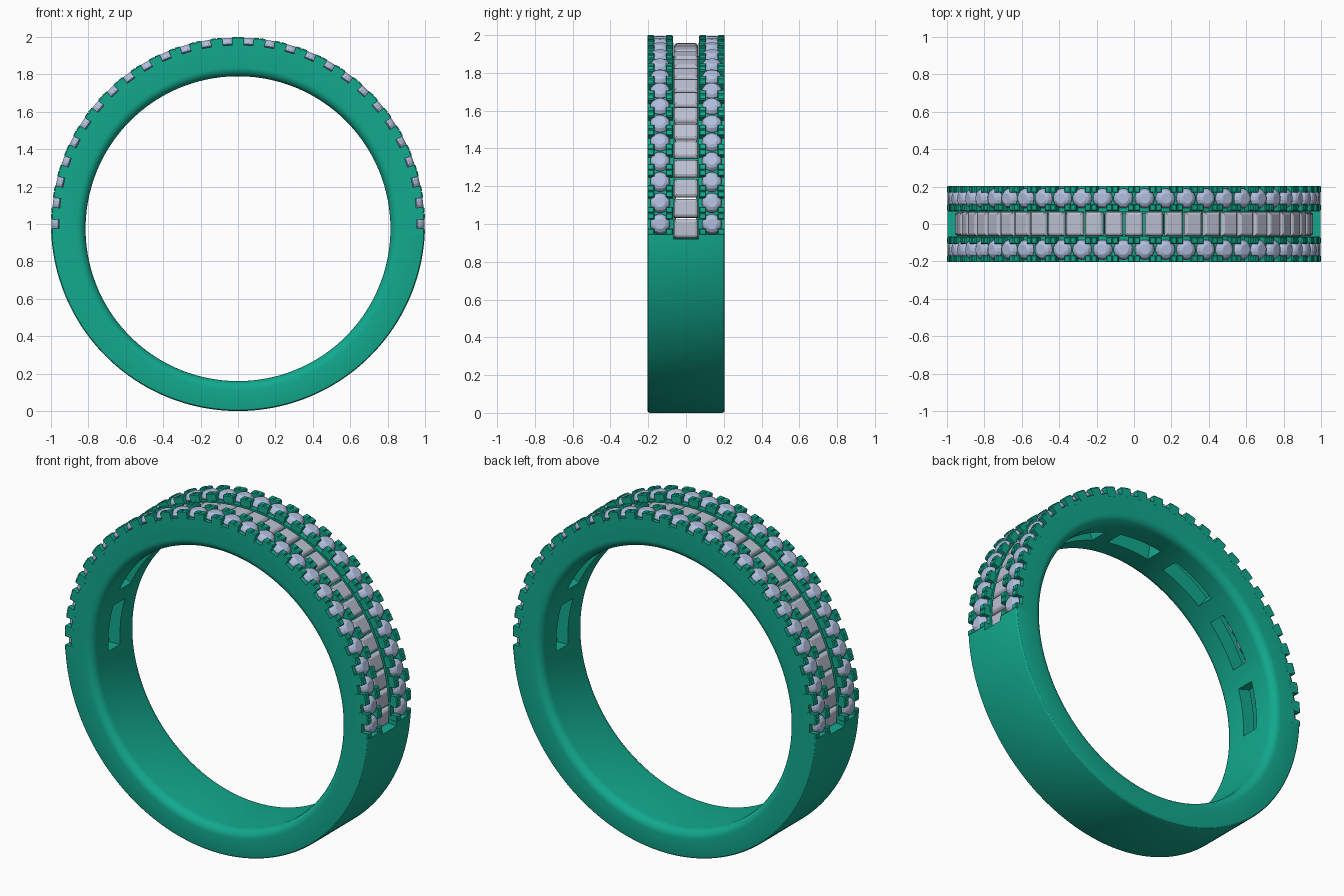
import bpy, bmesh, math
from mathutils import Matrix, Vector

if "Cube" in bpy.data.objects:
    bpy.data.objects.remove(bpy.data.objects["Cube"])

CZ = 1.0                     # centre height of the outer circle
IN_Z, IN_R = 0.975, 0.815    # finger hole, slightly lower so the top is thicker
rad = math.radians


def material(name, rgb):
    m = bpy.data.materials.new(name)
    m.diffuse_color = (*rgb, 1)
    m.use_nodes = True
    m.node_tree.nodes["Principled BSDF"].inputs["Base Color"].default_value = m.diffuse_color
    return m


metal = material("green_metal", (0.006, 0.40, 0.27))
round_mat = material("pale_blue_stone", (0.44, 0.52, 0.73))
bag_mat = material("pale_grey_stone", (0.50, 0.53, 0.64))


def finish(bm, name, mat):
    bmesh.ops.recalc_face_normals(bm, faces=bm.faces)
    me = bpy.data.meshes.new(name)
    bm.to_mesh(me)
    bm.free()
    ob = bpy.data.objects.new(name, me)
    bpy.context.collection.objects.link(ob)
    if mat:
        me.materials.append(mat)
    return ob


def seat(angle, r, y):
    """Frame on the outer circle: local x tangent, y across the band, z outward."""
    c, s = math.cos(angle), math.sin(angle)
    return Matrix(((s, 0, c, r * c), (0, 1, 0, y), (-c, 0, s, CZ + r * s), (0, 0, 0, 1)))


def bridge(bm, rings, closed):
    n = len(rings[0])
    for k in range(len(rings) if closed else len(rings) - 1):
        a, b = rings[k], rings[(k + 1) % len(rings)]
        for i in range(n):
            j = (i + 1) % n
            bm.faces.new((a[i], a[j], b[j], b[i]))
    if not closed:
        bm.faces.new(rings[0][::-1])
        bm.faces.new(rings[-1])


def loft(bm, mat, sections, sides):
    """Stack of polygon sections (half x, half y, z)."""
    k = 1 / math.cos(math.pi / sides)
    rings = []
    for rx, ry, z in sections:
        ring = []
        for i in range(sides):
            t = 2 * math.pi * (i + 0.5) / sides
            ring.append(bm.verts.new(mat @ Vector((rx * k * math.cos(t), ry * k * math.sin(t), z))))
        rings.append(ring)
    bridge(bm, rings, False)


def arc_box(bm, a0, a1, r0, r1, hy, cz, steps):
    """Curved box following the band."""
    rings = []
    for i in range(steps + 1):
        a = rad(a0 + (a1 - a0) * i / steps)
        rings.append([bm.verts.new((r * math.cos(a), y, cz + r * math.sin(a)))
                      for r, y in ((r0, -hy), (r1, -hy), (r1, hy), (r0, hy))])
    bridge(bm, rings, False)


# Band: cross-section (y, depth from own circle, outer?) swept round
W, FO, FI = 0.204, 0.012, 0.048
half = []
for i in range(4):
    t = rad(30 * i)
    half.append((W - FO + FO * math.sin(t), FO - FO * math.cos(t), True))
for i in range(7):
    t = rad(15 * i)
    half.append((W - FI + FI * math.cos(t), FI - FI * math.sin(t), False))
profile = half + [(-y, d, o) for y, d, o in reversed(half)]
bm = bmesh.new()
rings = []
for k in range(180):
    t = 2 * math.pi * (k + 0.37) / 180
    ring = []
    for y, d, outer in profile:
        r, cz = (1.0 - d, CZ) if outer else (IN_R + d, IN_Z)
        ring.append(bm.verts.new((r * math.cos(t), y, cz + r * math.sin(t))))
    rings.append(ring)
bridge(bm, rings, True)
band = finish(bm, "band", metal)

# Cutters: lowered stone ledge, centre channel, inner windows
cutters = []
bm = bmesh.new()
arc_box(bm, -3.2, 183.2, 0.957, 1.1, 0.3, CZ, 124)
cutters.append(finish(bm, "ledge_cutter", None))
bm = bmesh.new()
arc_box(bm, -4.6, 184.6, 0.89, 1.15, 0.066, CZ, 121)
cutters.append(finish(bm, "channel_cutter", None))
bm = bmesh.new()
for k in range(-3, 4):
    c = 90 + 27.8 * k
    arc_box(bm, c - 10, c + 10, 0.7, 0.932, 0.054, IN_Z, 9)
cutters.append(finish(bm, "window_cutter", None))

bpy.context.view_layer.objects.active = band
for c in cutters:
    c.hide_render = True
    mod = band.modifiers.new(c.name, 'BOOLEAN')
    mod.operation = 'DIFFERENCE'
    mod.solver = 'EXACT'
    mod.object = c
    bpy.ops.object.modifier_apply(modifier=mod.name)
for c in cutters:
    bpy.data.objects.remove(c)
bpy.ops.object.select_all(action='DESELECT')
band.select_set(True)
bpy.ops.object.shade_smooth_by_angle(angle=rad(30))

# Two rows of round stones, each held by four corner prongs
COUNT, ROW_Y = 28, 0.137
for side, label in ((-1, "front"), (1, "back")):
    gems, prongs = bmesh.new(), bmesh.new()
    for i in range(COUNT):
        a = math.pi * i / (COUNT - 1)
        loft(gems, seat(a, 0.965, side * ROW_Y),
             [(0.012, 0.012, -0.035), (0.052, 0.052, -0.002), (0.052, 0.052, 0.006),
              (0.042, 0.042, 0.022), (0.027, 0.027, 0.031)], 16)
        for dx in (-1, 1):
            for dy in (-1, 1):
                m = seat(a, 0.94, side * ROW_Y) @ Matrix.Translation((dx * 0.041, dy * 0.049, 0))
                loft(prongs, m, [(0.0155, 0.0185, 0), (0.0165, 0.0185, 0.053),
                                 (0.012, 0.014, 0.059)], 4)
    finish(gems, label + "_round_stones", round_mat)
    finish(prongs, label + "_prongs", metal)

# Centre row of step-cut baguette stones
bm = bmesh.new()
N = 29
for i in range(N):
    a = rad(-1.5 + 183 * i / (N - 1))
    loft(bm, seat(a, 0.957, 0),
         [(0.018, 0.040, -0.062), (0.049, 0.064, -0.024), (0.049, 0.064, -0.014),
          (0.043, 0.058, -0.005), (0.035, 0.050, 0.0)], 4)
finish(bm, "baguette_stones", bag_mat)
